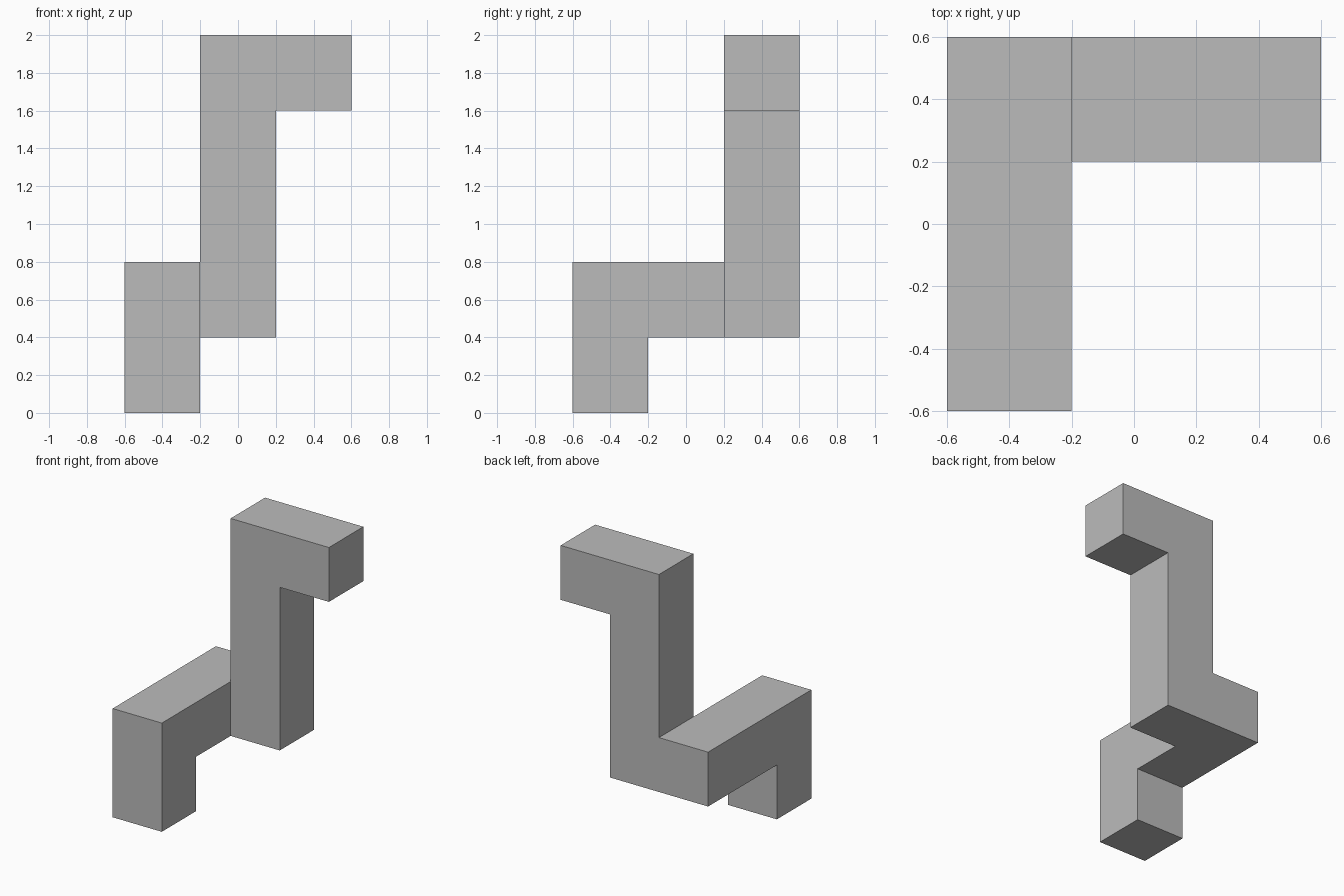
import bpy
import bmesh
from mathutils import Vector

# Remove the default object
cube = bpy.data.objects.get("Cube")
if cube:
    bpy.data.objects.remove(cube, do_unlink=True)

# Plain grey material
grey = bpy.data.materials.new("plain_grey")
grey.use_nodes = True
colour = (0.5, 0.5, 0.5, 1)
grey.diffuse_color = colour
grey.node_tree.nodes["Principled BSDF"].inputs["Base Color"].default_value = colour

W = 0.4  # width of the square bar
X, Y, Z = Vector((W, 0, 0)), Vector((0, W, 0)), Vector((0, 0, W))


def extrude(bm, direction):
    """Push the outermost face of the bar facing this direction by one width."""
    d = direction.normalized()
    faces = [f for f in bm.faces if f.normal.dot(d) > 0.9]
    end = max(faces, key=lambda f: f.index)
    new = bmesh.ops.extrude_discrete_faces(bm, faces=[end])["faces"][0]
    bmesh.ops.translate(bm, vec=direction, verts=new.verts)
    bm.normal_update()


# Foot block, then the bar turns: up, back, left, up, left
bm = bmesh.new()
bmesh.ops.create_cube(bm, size=W)
bmesh.ops.translate(bm, vec=(-W, -W, W / 2), verts=bm.verts)
bm.normal_update()
centre = Vector((-W, -W, W / 2))
for step in [Z, Y, Y, X, Z, Z, Z, X]:
    # The face to push is the one on the current end block
    target = centre + step / 2
    end = min(bm.faces, key=lambda f: (f.calc_center_median() - target).length)
    new = bmesh.ops.extrude_discrete_faces(bm, faces=[end])["faces"][0]
    bmesh.ops.translate(bm, vec=step, verts=new.verts)
    bm.normal_update()
    centre += step

# Weld and merge flat regions into clean faces
bmesh.ops.remove_doubles(bm, verts=bm.verts, dist=0.001)
bmesh.ops.dissolve_limit(bm, angle_limit=0.01, verts=bm.verts, edges=bm.edges)
bmesh.ops.recalc_face_normals(bm, faces=bm.faces)

mesh = bpy.data.meshes.new("bent_square_bar")
bm.to_mesh(mesh)
bm.free()
mesh.materials.append(grey)
bar = bpy.data.objects.new("bent_square_bar", mesh)
bpy.context.collection.objects.link(bar)
